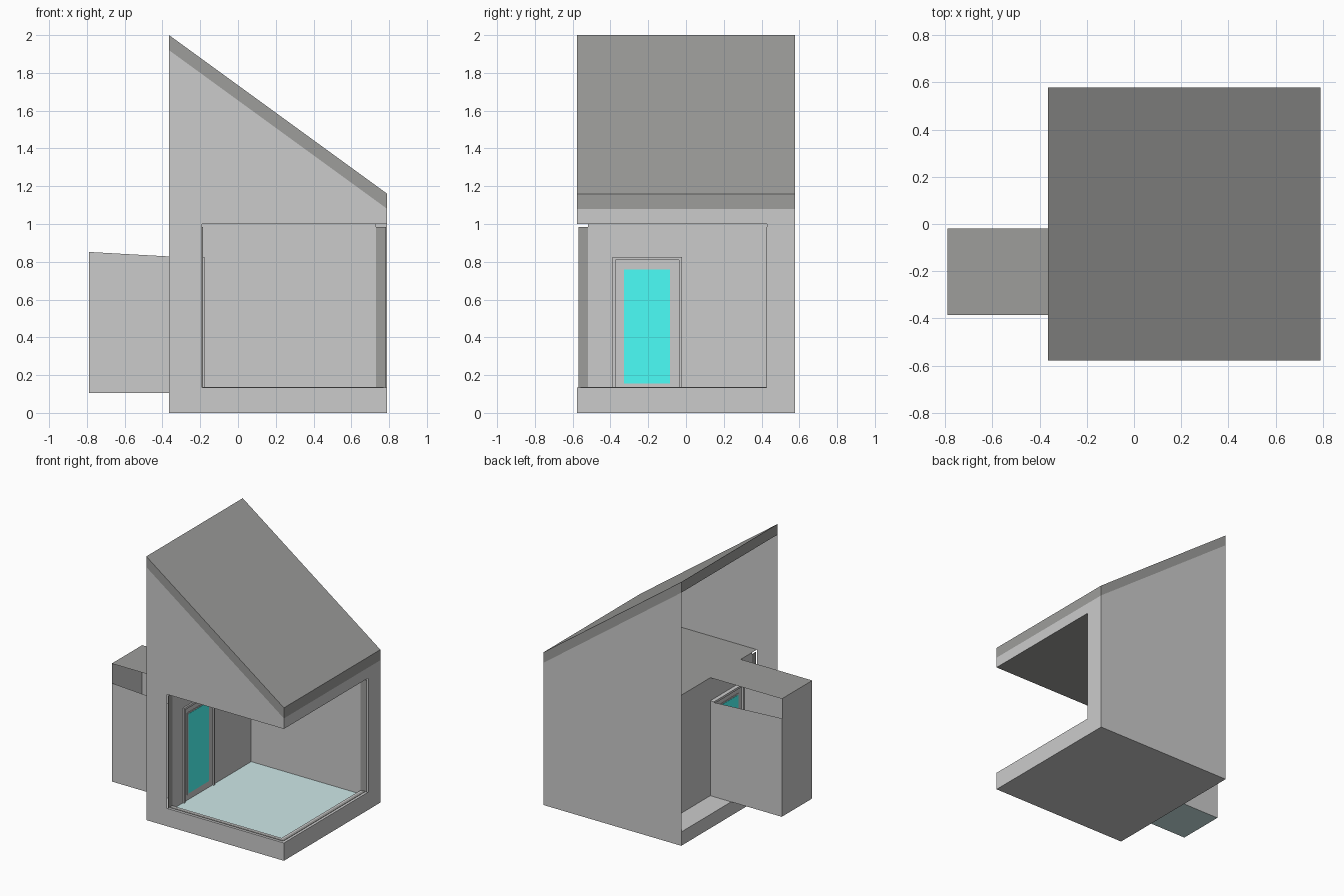
import bpy, bmesh

if "Cube" in bpy.data.objects:
    bpy.data.objects.remove(bpy.data.objects["Cube"])


def material(name, r, g, b):
    m = bpy.data.materials.new(name)
    m.diffuse_color = (r, g, b, 1)
    m.use_nodes = True
    m.node_tree.nodes["Principled BSDF"].inputs["Base Color"].default_value = m.diffuse_color
    return m


DARK = material("dark_grey", 0.34, 0.34, 0.33)
WHITE = material("white", 1, 1, 0.98)
CYAN = material("cyan", 0.07, 1, 0.94)
FLOOR = material("pale_blue", 0.62, 0.81, 0.81)


def finish(name, bm, mat):
    me = bpy.data.meshes.new(name)
    bm.to_mesh(me)
    bm.free()
    ob = bpy.data.objects.new(name, me)
    if mat:
        me.materials.append(mat)
    bpy.context.collection.objects.link(ob)
    return ob


def panel(name, axis, at, outline, mat=None, depth=0.0):
    """Flat outline on the plane axis = at, optionally extruded along the axis."""
    bm = bmesh.new()
    i = "xyz".index(axis)
    verts = []
    for p in outline:
        co = list(p)
        co.insert(i, at)
        verts.append(bm.verts.new(co))
    face = bm.faces.new(verts)
    if depth:
        new = bmesh.ops.extrude_face_region(bm, geom=[face], use_keep_orig=True)["geom"]
        vec = [0, 0, 0]
        vec[i] = depth
        bmesh.ops.translate(bm, vec=vec, verts=[v for v in new if isinstance(v, bmesh.types.BMVert)])
        bmesh.ops.recalc_face_normals(bm, faces=bm.faces)
    return finish(name, bm, mat)


def rect(a0, a1, b0, b1):
    return [(a0, b0), (a1, b0), (a1, b1), (a0, b1)]


def arch(a0, a1, b0, b1, t):
    """Upside-down U outline for a door surround."""
    return [(a0, b0), (a0, b1), (a1, b1), (a1, b0), (a1 - t, b0),
            (a1 - t, b1 - t), (a0 + t, b1 - t), (a0 + t, b0)]


XL, XR, Y = -0.365, 0.79, 0.578      # outer shell
IX, IY = -0.19, 0.43                 # room partition and room back wall
FX, FY = 0.73, -0.52                 # inner edge of the window sill
AX, AY0, AY1 = -0.79, -0.385, -0.02  # annex
ZF, ZS, ZC = 0.105, 0.135, 1.0       # floor, sill, ceiling

# Sloping roof slab
panel("roof", "y", -Y, [(XL, 1.92), (XR, 1.08), (XR, 1.16), (XL, 2)], DARK, 2 * Y)

# Outer walls, the front and right ones open at their shared corner
panel("front_wall", "y", -Y, [(XL, 0), (XR, 0), (XR, ZS), (IX, ZS), (IX, ZC),
                              (XR, ZC), (XR, 1.08), (XL, 1.92)])
panel("right_wall", "x", XR, [(-Y, 0), (Y, 0), (Y, 1.08), (-Y, 1.08),
                              (-Y, ZC), (IY, ZC), (IY, ZS), (-Y, ZS)])
panel("back_wall", "y", Y, [(XR, 0), (XL, 0), (XL, 1.92), (XR, 1.08)])

# Base
panel("base_bottom", "z", 0, rect(XL, XR, -Y, Y))
panel("base_left", "x", XL, rect(-Y, Y, 0, ZF))
panel("base_ledge", "z", ZF, rect(XL, IX, -Y, Y))

# Room floor and inner walls
panel("room_floor", "z", ZF, rect(IX, FX, FY, IY), FLOOR)
panel("room_back_wall", "y", IY, rect(IX, FX, ZF, ZC))
panel("partition", "x", IX, [(FY, ZF), (AY0, ZF), (AY0, 0.825), (AY1, 0.825),
                             (AY1, ZF), (IY, ZF), (IY, ZC), (FY, ZC)])

# Ceiling, continuing over the annex
panel("ceiling", "z", ZC, [(IX, -Y), (XR, -Y), (XR, IY), (IX, IY), (IX, AY1),
                           (AX, AY1), (AX, AY0), (IX, AY0)], DARK)

# Corner window sill with dark tracks and end strips
panel("sill_top", "z", ZS, [(IX, -Y), (XR, -Y), (XR, IY), (FX, IY), (FX, FY), (IX, FY)])
panel("sill_inner_front", "y", FY, rect(IX, FX, ZF, ZS))
panel("sill_inner_right", "x", FX, rect(FY, IY, ZF, ZS))
panel("window_track", "z", ZS, [(IX, -0.558), (0.77, -0.558), (0.77, IY), (0.75, IY),
                                (0.75, -0.538), (IX, -0.538)], DARK, 0.003)
panel("window_strip_left", "x", IX, rect(-0.57, FY, ZS, 0.985), DARK, 0.004)
panel("window_strip_back", "y", IY, rect(FX, 0.783, ZS, 0.985), DARK, -0.004)

# Annex, its side walls stopping short of the roof
for name, y in (("annex_front", AY0), ("annex_back", AY1)):
    panel(name, "y", y, [(AX, ZF), (-0.22, ZF), (-0.22, 0.82), (AX, 0.852)])
panel("annex_end", "x", AX, rect(AY0, AY1, ZF, ZC))
panel("annex_floor", "z", ZF, rect(AX, IX, AY0, AY1), FLOOR)

# Door with surround and glazing
panel("door_surround", "x", -0.22, arch(AY0 - 0.004, AY1, ZF, 0.825, 0.016), WHITE, 0.042)
panel("door_leaf", "x", -0.205, rect(-0.373, -0.036, ZF, 0.809), None, 0.015)
panel("glazing_bead", "x", -0.208, rect(-0.337, -0.075, 0.145, 0.768), WHITE, 0.021)
panel("door_glass", "x", -0.210, rect(-0.327, -0.085, 0.155, 0.758), CYAN, 0.025)
